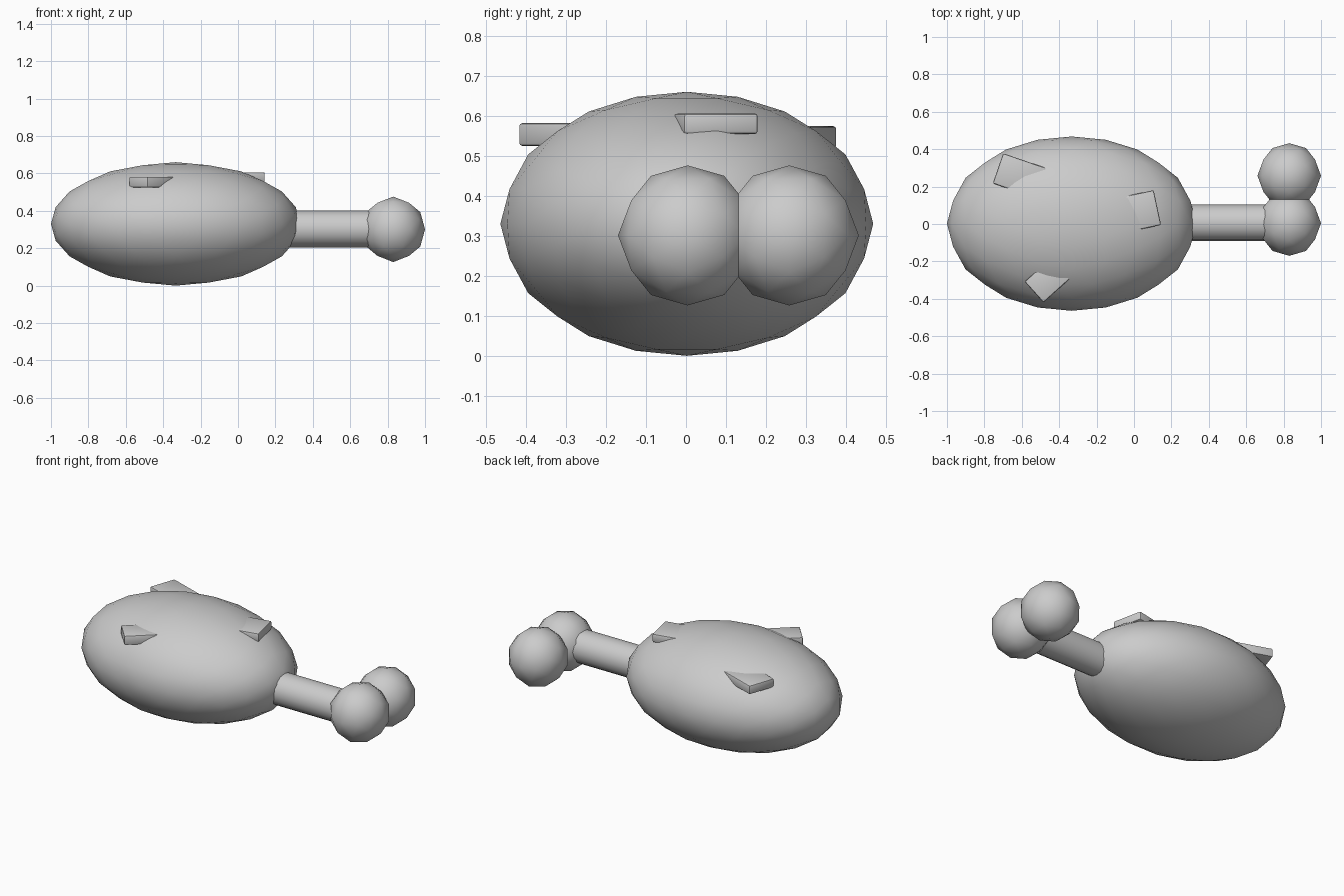
import bpy, bmesh, math
from mathutils import Vector, Matrix

if "Cube" in bpy.data.objects:
    bpy.data.objects.remove(bpy.data.objects["Cube"])

grey = bpy.data.materials.new("plain_grey")
grey.diffuse_color = (0.6, 0.6, 0.6, 1)
grey.use_nodes = True
grey.node_tree.nodes["Principled BSDF"].inputs["Base Color"].default_value = grey.diffuse_color


def finish(name, bm, angle=180):
    bmesh.ops.recalc_face_normals(bm, faces=bm.faces)
    me = bpy.data.meshes.new(name)
    bm.to_mesh(me)
    bm.free()
    ob = bpy.data.objects.new(name, me)
    bpy.context.collection.objects.link(ob)
    me.materials.append(grey)
    bpy.ops.object.select_all(action='DESELECT')
    ob.select_set(True)
    bpy.context.view_layer.objects.active = ob
    if angle == 180:
        bpy.ops.object.shade_smooth()
    else:
        bpy.ops.object.shade_smooth_by_angle(angle=math.radians(angle))
    return ob


def ball(name, centre, radii, levels):
    """Axis-aligned icosahedron, subdivided onto an ellipsoid."""
    bm = bmesh.new()
    phi = (1 + math.sqrt(5)) / 2
    for a in (-1, 1):
        for b in (-phi, phi):
            for co in ((0, a, b), (a, b, 0), (b, 0, a)):
                bm.verts.new(Vector(co).normalized())
    bmesh.ops.convex_hull(bm, input=bm.verts[:])
    for _ in range(levels):
        bmesh.ops.subdivide_edges(bm, edges=bm.edges[:], cuts=1, use_grid_fill=True)
        for v in bm.verts:
            v.co.normalize()
    for v in bm.verts:
        v.co = Vector(centre) + Vector([c * r for c, r in zip(v.co, radii)])
    return finish(name, bm)


def plate(name, centre, size, angle):
    """Rounded slab turned about z."""
    bm = bmesh.new()
    bmesh.ops.create_cube(bm, size=1)
    bmesh.ops.scale(bm, vec=size, verts=bm.verts)
    bmesh.ops.bevel(bm, geom=bm.edges[:], offset=0.008, segments=2,
                    profile=0.5, affect='EDGES')
    bmesh.ops.transform(bm, verts=bm.verts, matrix=Matrix.Translation(centre)
                        @ Matrix.Rotation(math.radians(angle), 4, 'Z'))
    return finish(name, bm, 40)


# Meat
ball("meat_body", (-0.333, 0.002, 0.33), (0.667, 0.466, 0.33), 2)

# Bone shaft, with its inner end buried in the meat
bm = bmesh.new()
bmesh.ops.create_cone(bm, cap_ends=True, segments=16, radius1=0.098,
                      radius2=0.098, depth=0.83)
bmesh.ops.transform(bm, verts=bm.verts, matrix=Matrix.Translation((0.415, 0.006, 0.303))
                    @ Matrix.Rotation(math.pi / 2, 4, 'Y'))
finish("bone_shaft", bm, 40)

# Two knobs at the bone end
for i, y in enumerate((0.004, 0.258)):
    ball(f"bone_knob_{i + 1}", (0.83, y, 0.301), (0.17, 0.174, 0.175), 1)

# Slabs set into the top of the meat
plate("front_slab", (-0.46, -0.297, 0.553), (0.20, 0.15, 0.058), 42)
plate("back_slab", (-0.609, 0.257, 0.547), (0.25, 0.17, 0.054), -19)
plate("right_slab", (0.027, 0.067, 0.58), (0.20, 0.19, 0.052), 12)
